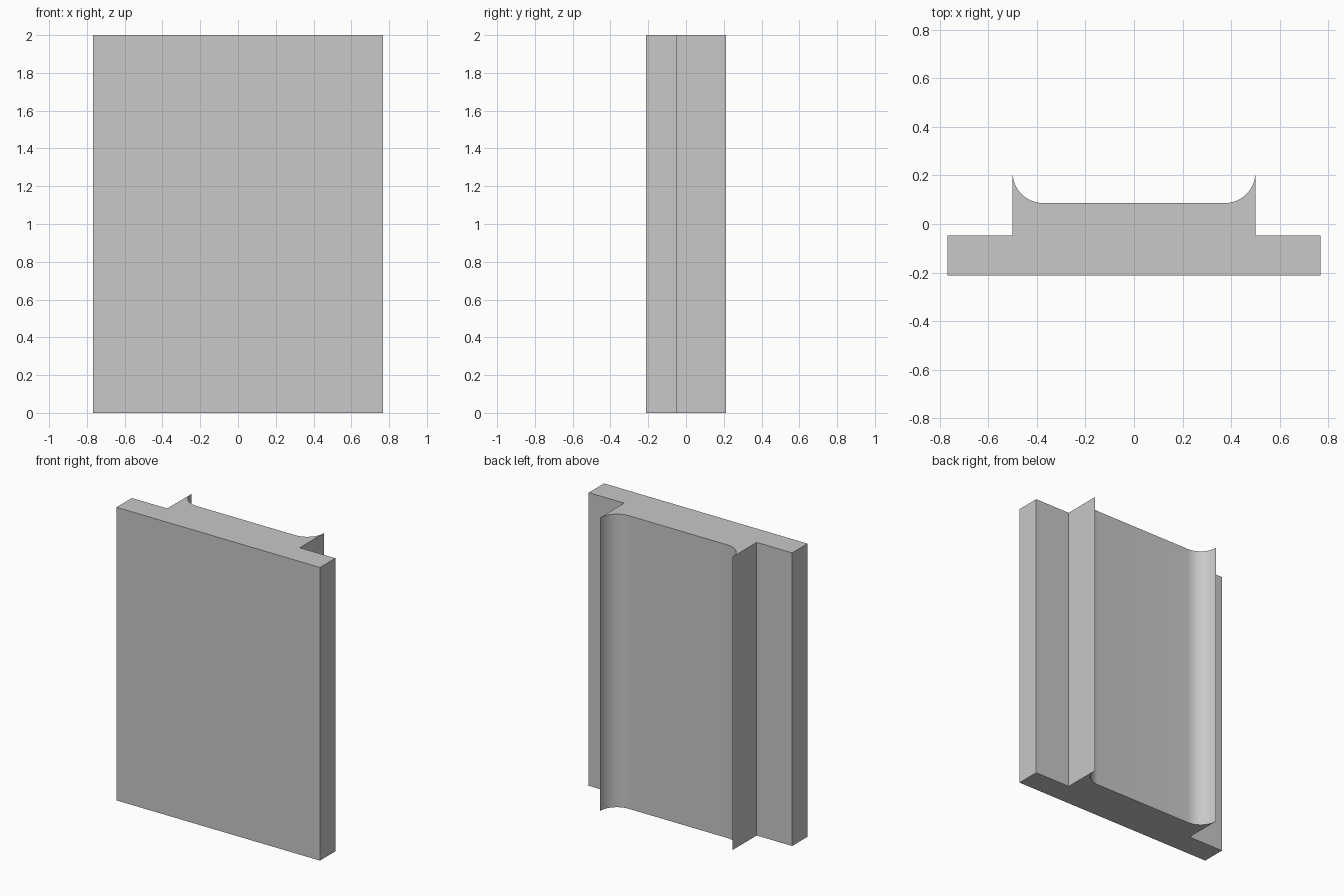
import bpy, bmesh, math

cube = bpy.data.objects.get("Cube")
if cube:
    bpy.data.objects.remove(cube, do_unlink=True)

HEIGHT = 2.0
FRONT, STEP, WEB, TIP = -0.213, -0.048, 0.086, 0.213
PLATE_X, RIB_X = 0.768, 0.5
RADIUS = TIP - WEB
ARC_STEPS = 16

# Flat grey material
grey = bpy.data.materials.new("plain_grey")
grey.use_nodes = True
colour = (0.58, 0.58, 0.58, 1)
grey.diffuse_color = colour
grey.node_tree.nodes["Principled BSDF"].inputs["Base Color"].default_value = colour

# Half of the cross-section: wide front plate, step, pointed rib, concave fillet
half = [(PLATE_X, FRONT), (PLATE_X, STEP), (RIB_X, STEP)]
for i in range(ARC_STEPS + 1):
    a = math.pi / 2 * i / ARC_STEPS
    half.append((RIB_X - RADIUS + RADIUS * math.cos(a), TIP - RADIUS * math.sin(a)))
profile = half + [(-x, y) for x, y in reversed(half)]

# Extrude the mirrored section upward
bm = bmesh.new()
base = bm.faces.new([bm.verts.new((x, y, 0)) for x, y in profile])
extruded = bmesh.ops.extrude_face_region(bm, geom=[base], use_keep_orig=True)
top = [v for v in extruded["geom"] if isinstance(v, bmesh.types.BMVert)]
bmesh.ops.translate(bm, verts=top, vec=(0, 0, HEIGHT))
bmesh.ops.recalc_face_normals(bm, faces=bm.faces)

mesh = bpy.data.meshes.new("channel_panel")
bm.to_mesh(mesh)
bm.free()
mesh.materials.append(grey)
panel = bpy.data.objects.new("channel_panel", mesh)
bpy.context.collection.objects.link(panel)

# Smooth the fillets, keep the corners sharp
bpy.ops.object.select_all(action="DESELECT")
panel.select_set(True)
bpy.context.view_layer.objects.active = panel
bpy.ops.object.shade_smooth_by_angle(angle=math.radians(30))
